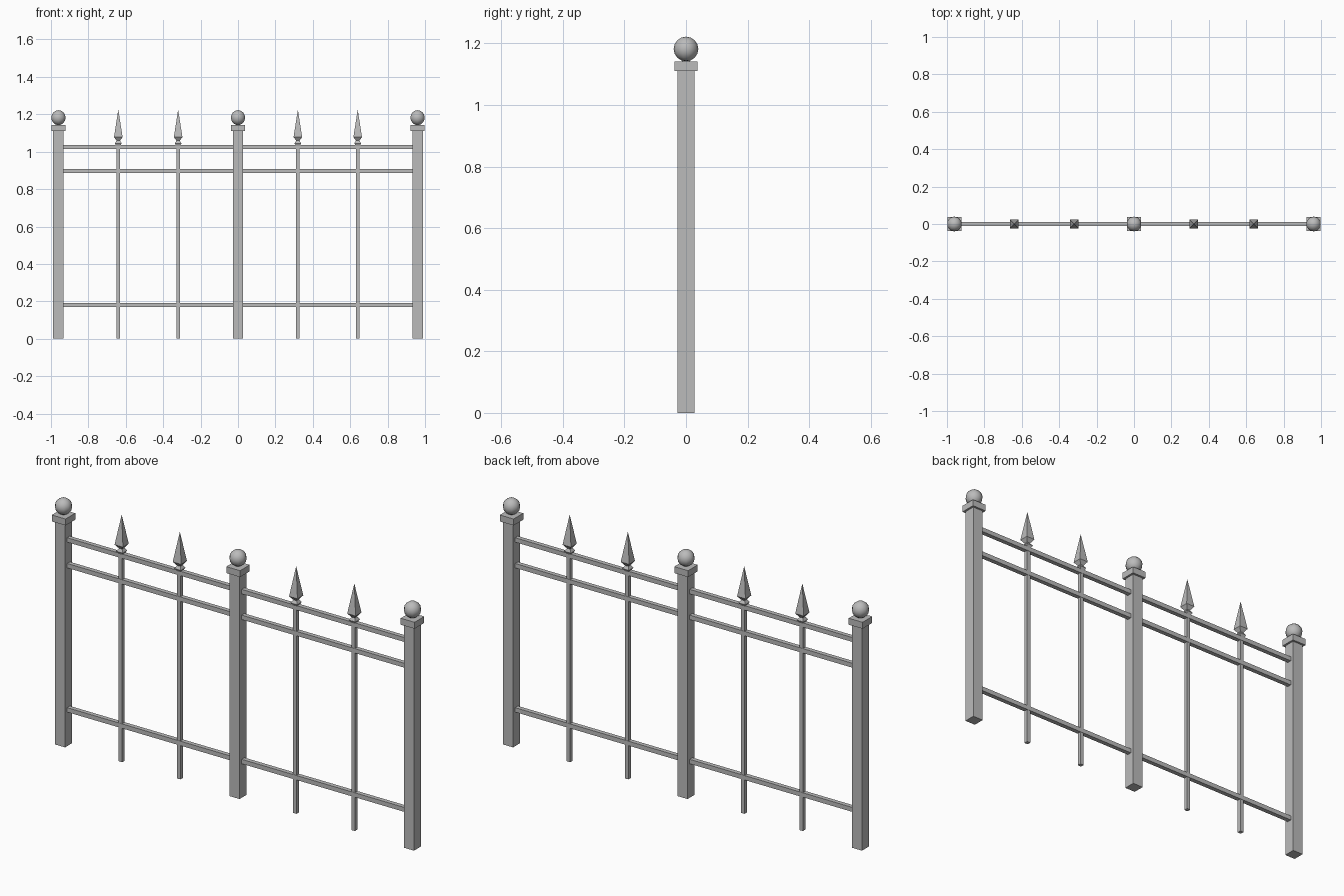
import bpy, bmesh, math

if "Cube" in bpy.data.objects:
    bpy.data.objects.remove(bpy.data.objects["Cube"])

# One painted-metal grey for the whole fence
metal = bpy.data.materials.new("grey metal")
metal.diffuse_color = (0.50, 0.50, 0.50, 1)
metal.use_nodes = True
metal.node_tree.nodes["Principled BSDF"].inputs["Base Color"].default_value = metal.diffuse_color


def finish(bm, name, loc=(0, 0, 0)):
    bmesh.ops.recalc_face_normals(bm, faces=bm.faces)
    mesh = bpy.data.meshes.new(name)
    bm.to_mesh(mesh)
    bm.free()
    mesh.materials.append(metal)
    obj = bpy.data.objects.new(name, mesh)
    obj.location = loc
    bpy.context.collection.objects.link(obj)
    return obj


def square_stack(name, x, profile):
    """Loft square cross-sections given as (half width, height)."""
    bm = bmesh.new()
    rings = []
    for h, z in profile:
        if h == 0:
            rings.append([bm.verts.new((0, 0, z))])
        else:
            rings.append([bm.verts.new((sx * h, sy * h, z))
                          for sx, sy in ((-1, -1), (1, -1), (1, 1), (-1, 1))])
    for a, b in zip(rings, rings[1:]):
        for i in range(4):
            j = (i + 1) % 4
            top = [b[0]] if len(b) == 1 else [b[j], b[i]]
            bm.faces.new([a[i], a[j]] + top)
    bm.faces.new(rings[0][::-1])
    if len(rings[-1]) == 4:
        bm.faces.new(rings[-1])
    return finish(bm, name, (x, 0, 0))


def rail(name, x0, x1, z, half):
    bm = bmesh.new()
    bmesh.ops.create_cube(bm, size=1)
    bmesh.ops.scale(bm, vec=(x1 - x0, 2 * half, 2 * half), verts=bm.verts)
    return finish(bm, name, ((x0 + x1) / 2, 0, z))


# Posts with square caps and ball finials
for side, x in (("left", -0.96), ("middle", 0), ("right", 0.96)):
    square_stack(side + "_post", x, [(0.028, 0), (0.028, 1.112)])
    square_stack(side + "_post_cap", x, [(0.038, 1.11), (0.038, 1.142)])
    bm = bmesh.new()
    bmesh.ops.create_uvsphere(bm, u_segments=10, v_segments=8, radius=0.04)
    for f in bm.faces:
        f.smooth = True
    finish(bm, side + "_ball_finial", (x, 0, 1.182))

# Horizontal rails, one per bay
for side, x0, x1 in (("left", -0.94, -0.02), ("right", 0.02, 0.94)):
    for level, z in (("lower", 0.18), ("upper", 0.897), ("top", 1.025)):
        rail(f"{side}_{level}_rail", x0, x1, z, 0.011)

# Pickets with collars and spear heads
for i, x in enumerate((-0.64, -0.32, 0.32, 0.64), 1):
    square_stack(f"picket_{i}", x, [(0.0095, 0), (0.0095, 1.045)])
    square_stack(f"spear_head_{i}", x, [
        (0.010, 1.03), (0.018, 1.045), (0.009, 1.059),
        (0.023, 1.078), (0, 1.225)])
